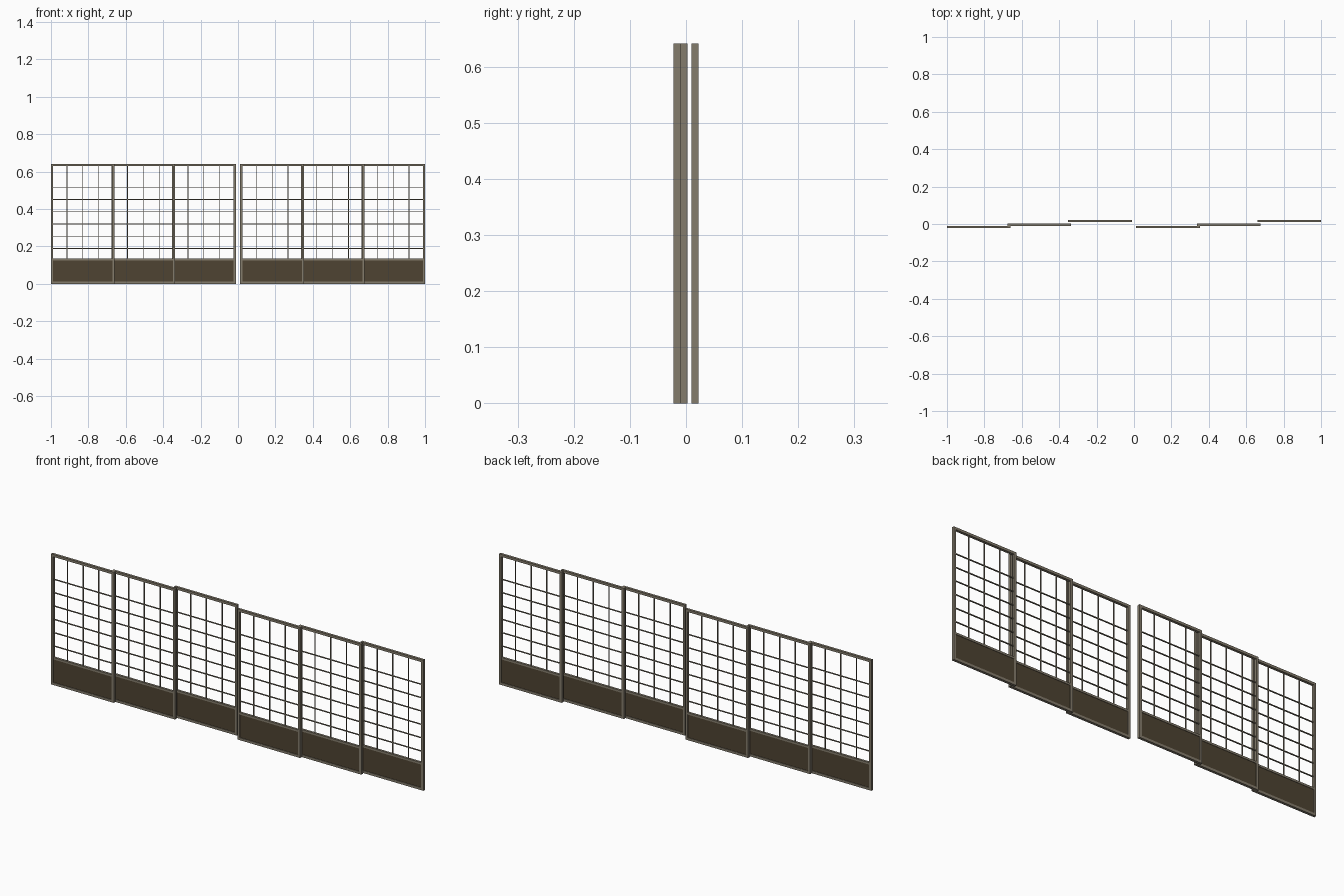
import bpy
import bmesh
from mathutils import Matrix, Vector

cube = bpy.data.objects.get("Cube")
if cube:
    bpy.data.objects.remove(cube, do_unlink=True)


def make_material(name, rgb):
    mat = bpy.data.materials.new(name)
    mat.use_nodes = True
    mat.diffuse_color = (*rgb, 1)
    mat.node_tree.nodes["Principled BSDF"].inputs["Base Color"].default_value = (*rgb, 1)
    return mat


frame_wood = make_material("grey brown wood", (0.23, 0.20, 0.15))
board_wood = make_material("dark brown wood", (0.077, 0.057, 0.032))

WIDTH, HEIGHT, DEPTH = 0.341, 0.641, 0.0125
STEP = 0.3235          # spacing of neighbouring panels
STILE = 0.012          # frame member width
BAR = 0.004            # lattice bar width
RAIL_Z = 0.130         # centre of the rail above the kick board


def add_box(bm, x0, x1, z0, z1, depth):
    size = Matrix.Diagonal((x1 - x0, depth, z1 - z0, 1))
    centre = Matrix.Translation(Vector(((x0 + x1) / 2, 0, (z0 + z1) / 2)))
    bmesh.ops.create_cube(bm, size=1, matrix=centre @ size)


def make_mesh(name, boxes, mat):
    bm = bmesh.new()
    for box in boxes:
        add_box(bm, *box)
    mesh = bpy.data.meshes.new(name)
    bm.to_mesh(mesh)
    bm.free()
    mesh.materials.append(mat)
    return mesh


# Outer frame: two stiles, top and bottom rails, middle rail
inner = WIDTH - STILE
frame = make_mesh("frame", [
    (0, STILE, 0, HEIGHT, DEPTH),
    (inner, WIDTH, 0, HEIGHT, DEPTH),
    (STILE, inner, 0, STILE, DEPTH),
    (STILE, inner, HEIGHT - STILE, HEIGHT, DEPTH),
    (STILE, inner, RAIL_Z - 0.005, RAIL_Z + 0.005, DEPTH * 0.9),
], frame_wood)

# Lattice: three uprights and six evenly spaced crossbars
bars = []
for i in range(1, 4):
    x = WIDTH * i / 4
    bars.append((x - BAR / 2, x + BAR / 2, RAIL_Z, HEIGHT - STILE, 0.005))
for i in range(6):
    z = 0.189 + 0.0655 * i
    bars.append((STILE, inner, z - BAR / 2, z + BAR / 2, 0.0055))
lattice = make_mesh("lattice", bars, frame_wood)

# Solid kick board
board = make_mesh("kick_board", [(STILE, inner, STILE, RAIL_Z, 0.007)], board_wood)

# Two sets of three sliding panels, each on its own track
for side, start in (("right", -1.0), ("left", 0.012)):
    for n, y in enumerate((-0.0158, -0.0033, 0.0158)):
        for mesh in (frame, lattice, board):
            obj = bpy.data.objects.new(f"{side}_panel_{n + 1}_{mesh.name}", mesh)
            obj.location = (start + n * STEP, y, 0)
            bpy.context.collection.objects.link(obj)
